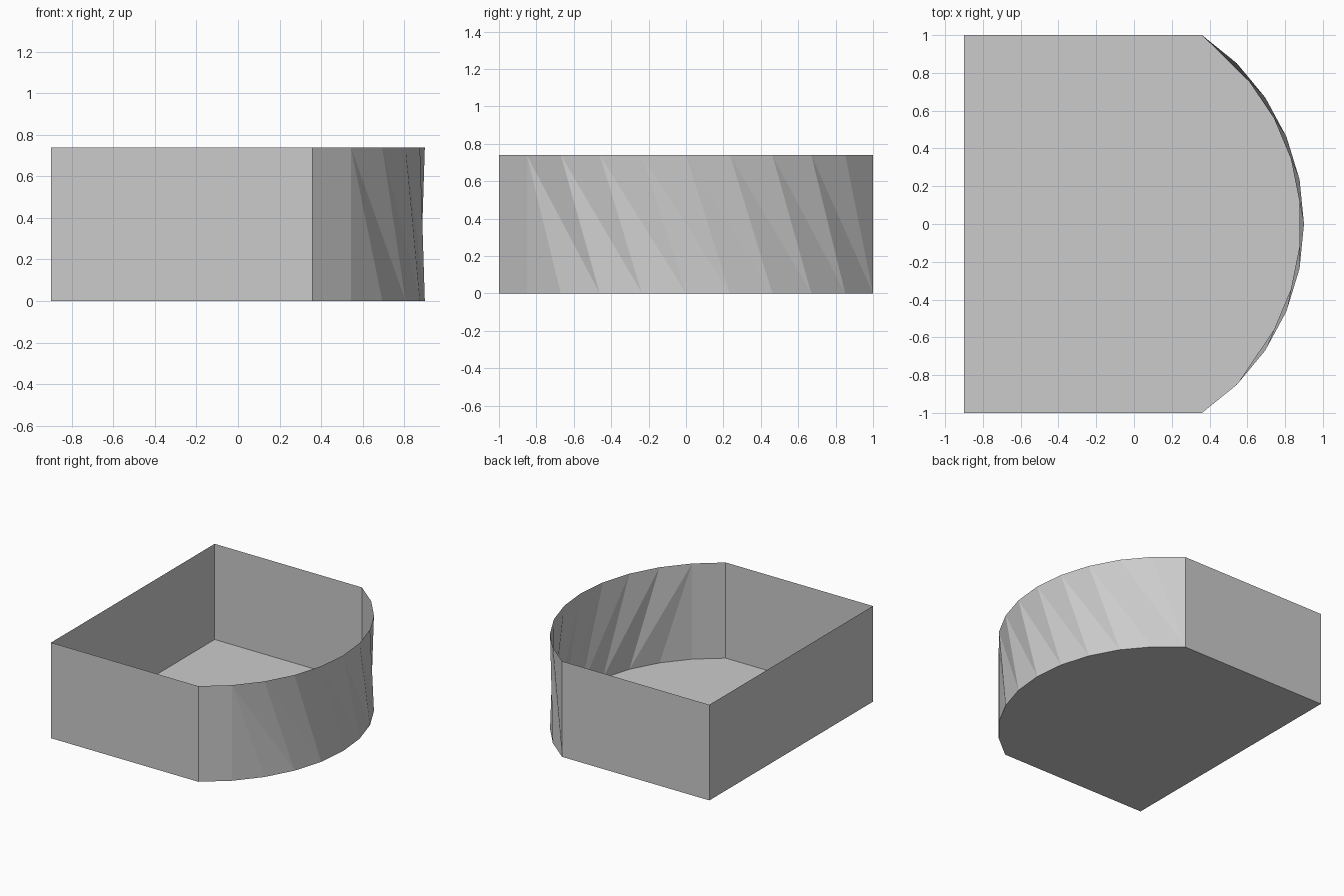
import bpy
import bmesh
from math import asin, sin, cos

cube = bpy.data.objects.get("Cube")
if cube:
    bpy.data.objects.remove(cube, do_unlink=True)

HEIGHT, BACK_X, CORNER_X, FRONT_X = 0.74, -0.9, 0.36, 0.9
SEGMENTS = 10

grey = bpy.data.materials.new("light_grey")
grey.use_nodes = True
color = (0.6, 0.6, 0.6, 1)
grey.diffuse_color = color
grey.node_tree.nodes["Principled BSDF"].inputs["Base Color"].default_value = color


def finish(name, bm):
    mesh = bpy.data.meshes.new(name)
    bm.to_mesh(mesh)
    bm.free()
    mesh.materials.append(grey)
    obj = bpy.data.objects.new(name, mesh)
    bpy.context.collection.objects.link(obj)


# Outline: a bowed arc from front corner to back corner, then two square corners
sagitta = FRONT_X - CORNER_X
radius = (1 + sagitta ** 2) / (2 * sagitta)
half = asin(1 / radius)
angles = [half * (2 * i / SEGMENTS - 1) for i in range(SEGMENTS + 1)]
arc = [(FRONT_X - radius + radius * cos(a), radius * sin(a)) for a in angles]
outline = arc + [(BACK_X, 1), (BACK_X, -1)]

# Floor plate, facing down
bm = bmesh.new()
bm.faces.new([bm.verts.new((x, y, 0)) for x, y in reversed(outline)])
finish("floor", bm)

# Straight side walls and the bowed wall, open at the top
bm = bmesh.new()
low = [bm.verts.new((x, y, 0)) for x, y in outline]
top = [bm.verts.new((x, y, HEIGHT)) for x, y in outline]
count = len(outline)
for i in [0] + list(range(SEGMENTS, count)):
    j = (i + 1) % count
    bm.faces.new((low[i], low[j], top[j], top[i]))

# Slanted facets: each rim point leans across to later floor points
bm.faces.new((low[1], low[2], top[1]))
for i in range(1, SEGMENTS):
    a, b = min(i + 1, SEGMENTS), min(i + 2, SEGMENTS)
    if a != b:
        bm.faces.new((low[a], low[b], top[i]))
    bm.faces.new((low[b], top[i + 1], top[i]))
finish("walls", bm)
